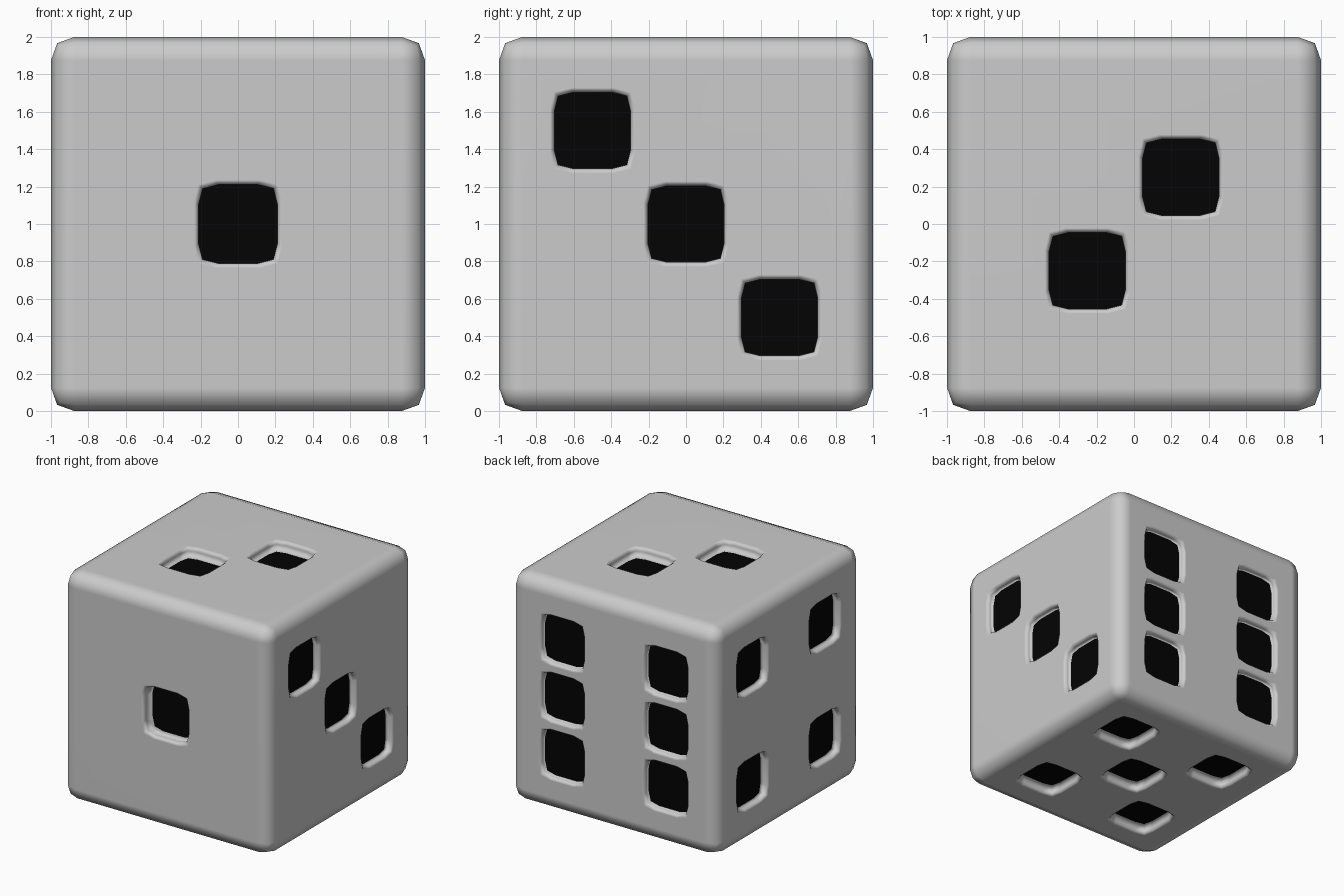
import bpy, bmesh
from mathutils import Vector

if "Cube" in bpy.data.objects:
    bpy.data.objects.remove(bpy.data.objects["Cube"])

R = 0.125      # edge rounding


def link(name, bm, recalc=True):
    if recalc:
        bmesh.ops.recalc_face_normals(bm, faces=bm.faces)
    me = bpy.data.meshes.new(name)
    bm.to_mesh(me)
    bm.free()
    ob = bpy.data.objects.new(name, me)
    bpy.context.collection.objects.link(ob)
    for p in me.polygons:
        p.use_smooth = True
    return ob


def ring(bm, c, n, u, h, depth):
    # twelve-sided rounded square of half size h, sunk below the face
    v = n.cross(u)
    quad = [(1, .5), (.9, .9), (.5, 1)]
    pts = []
    for _ in range(4):
        pts += quad
        quad = [(-b, a) for a, b in quad]
    return [bm.verts.new(c - n * depth + u * a * h + v * b * h) for a, b in pts]


# pip layout for each side: outward normal, pocket depth and pip centres
X, Y, Z = Vector((1, 0, 0)), Vector((0, 1, 0)), Vector((0, 0, 1))
MID = Vector((0, 0, 1))
D = (-.5, .5)
layout = [
    (-Y, X, .125, [Vector((0, 0, 0))]),
    (Z, X, .1, [Vector((a, a, 0)) for a in (-.25, .25)]),
    (X, Y, .07, [Vector((0, a, -a)) for a in (-.5, 0, .5)]),
    (-X, Y, .075, [Vector((0, a, b)) for a in D for b in D]),
    (-Z, X, .1, [Vector((a, b, 0)) for a in D for b in D] + [Vector((0, 0, 0))]),
    (Y, X, .065, [Vector((a, 0, b)) for a in D for b in (-.5, 0, .5)]),
]

# rounded cube body
bm = bmesh.new()
bmesh.ops.create_cube(bm, size=2)
bmesh.ops.bevel(bm, geom=bm.edges[:], offset=R, segments=2, profile=.54, affect='EDGES')
bmesh.ops.translate(bm, verts=bm.verts, vec=MID)
body = link("die_body", bm)

# pocket cutters with a softened rim, and the black pocket floors
cut, floors = bmesh.new(), bmesh.new()
for n, u, depth, pips in layout:
    section = [(.235, -.05), (.228, 0), (.211, .012), (.204, .032), (.204, depth)]
    s = 1.03 if len(pips) == 1 else 1
    for p in pips:
        c = MID + n + p
        rings = [ring(cut, c, n, u, h * s, d) for h, d in section]
        cut.faces.new(rings[0])
        cut.faces.new(rings[-1])
        for a, b in zip(rings, rings[1:]):
            for i in range(12):
                j = (i + 1) % 12
                cut.faces.new((a[i], a[j], b[j], b[i]))
        floors.faces.new(ring(floors, c, n, u, .207 * s, depth - .003))
cutter = link("pip_cutter", cut)
cutter.hide_render = True
cutter.hide_viewport = True
pips = link("pips", floors, recalc=False)
black = bpy.data.materials.new("black")
black.diffuse_color = (.001, .001, .001, 1)
black.use_nodes = True
black.node_tree.nodes["Principled BSDF"].inputs["Base Color"].default_value = black.diffuse_color
pips.data.materials.append(black)

# cut the pockets and keep the large faces flat
m = body.modifiers.new("pockets", 'BOOLEAN')
m.operation = 'DIFFERENCE'
m.solver = 'EXACT'
m.object = cutter
w = body.modifiers.new("normals", 'WEIGHTED_NORMAL')
w.weight = 60
